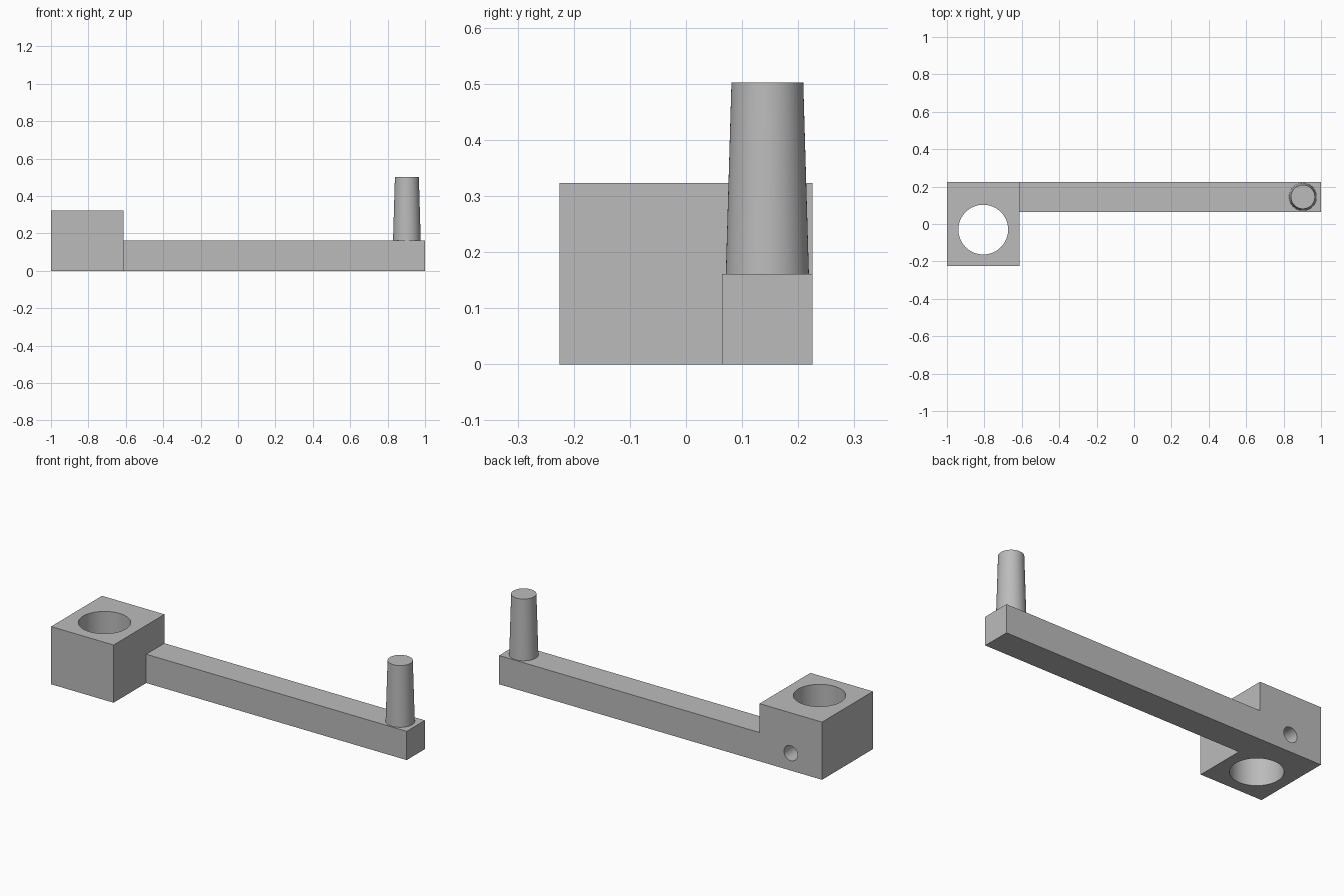
import bpy
import math

cube = bpy.data.objects.get("Cube")
if cube:
    bpy.data.objects.remove(cube, do_unlink=True)

# Single grey material
grey = bpy.data.materials.new("plain_grey")
grey.use_nodes = True
colour = (0.5, 0.5, 0.5, 1)
grey.diffuse_color = colour
grey.node_tree.nodes["Principled BSDF"].inputs["Base Color"].default_value = colour


def finish(name):
    ob = bpy.context.object
    ob.name = name
    ob.data.materials.append(grey)
    return ob


def box(name, low, high):
    centre = [(a + b) / 2 for a, b in zip(low, high)]
    bpy.ops.mesh.primitive_cube_add(size=1, location=centre)
    ob = finish(name)
    ob.scale = [b - a for a, b in zip(low, high)]
    bpy.ops.object.transform_apply(location=False, rotation=False, scale=True)
    return ob


def cone(name, r_low, r_high, depth, centre, tilt=0):
    bpy.ops.mesh.primitive_cone_add(vertices=64, radius1=r_low, radius2=r_high,
                                    depth=depth, location=centre,
                                    rotation=(tilt, 0, 0))
    return finish(name)


def combine(target, tool, operation):
    mod = target.modifiers.new(tool.name, 'BOOLEAN')
    mod.operation = operation
    mod.solver = 'EXACT'
    mod.object = tool
    bpy.context.view_layer.objects.active = target
    bpy.ops.object.modifier_apply(modifier=mod.name)
    bpy.data.objects.remove(tool, do_unlink=True)


# Clamp block joined to the long arm
body = box("crank_arm", (-1, -0.225, 0), (-0.613, 0.225, 0.323))
combine(body, box("arm_bar", (-0.7, 0.064, 0), (1, 0.225, 0.161)), 'UNION')

# Vertical shaft bore, and set screw hole running into it from the back
bore_x, bore_y = -0.806, -0.03
combine(body, cone("shaft_bore", 0.133, 0.133, 1, (bore_x, bore_y, 0.16)), 'DIFFERENCE')
combine(body, cone("screw_hole", 0.042, 0.042, 0.33, (bore_x, bore_y + 0.165, 0.097),
                   math.pi / 2), 'DIFFERENCE')

# Tapered handle pin
pin = cone("handle_pin", 0.074, 0.064, 0.341, (0.903, 0.145, 0.3315))

# Smooth the round walls and keep the edges sharp
for ob in (body, pin):
    bpy.ops.object.select_all(action='DESELECT')
    ob.select_set(True)
    bpy.context.view_layer.objects.active = ob
    bpy.ops.object.shade_smooth_by_angle(angle=math.radians(30))
